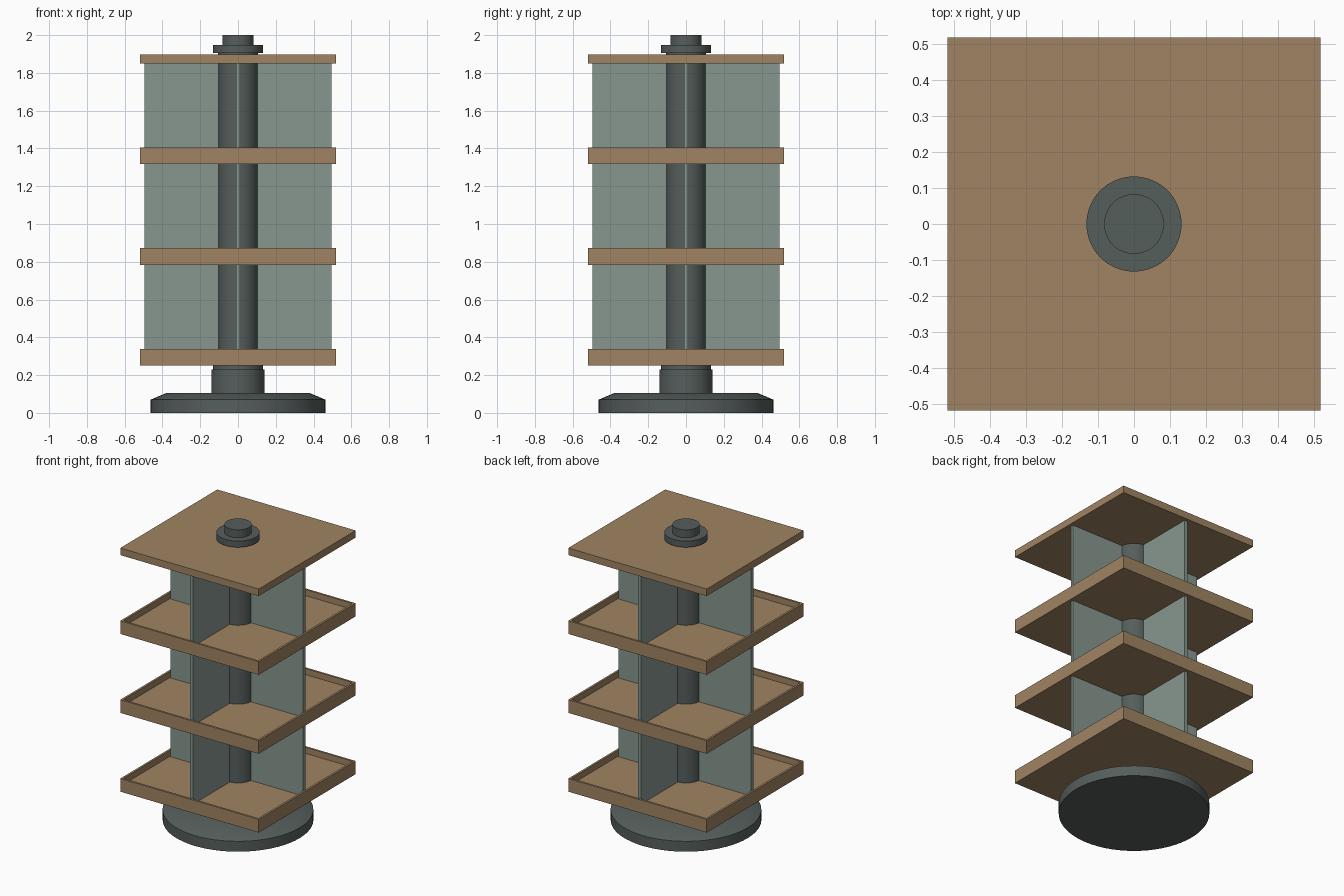
import bpy, bmesh, math

if "Cube" in bpy.data.objects:
    bpy.data.objects.remove(bpy.data.objects["Cube"])


def material(name, rgb):
    m = bpy.data.materials.new(name)
    lin = [((c / 255 + 0.055) / 1.055) ** 2.4 for c in rgb]
    m.diffuse_color = (*lin, 1)
    m.use_nodes = True
    m.node_tree.nodes["Principled BSDF"].inputs["Base Color"].default_value = m.diffuse_color
    return m


WOOD = material("tan_wood", (160, 132, 99))
PANEL = material("grey_green_panel", (135, 151, 144))
METAL = material("dark_metal", (85, 94, 92))


def finish(name, bm, mat):
    bmesh.ops.recalc_face_normals(bm, faces=bm.faces)
    mesh = bpy.data.meshes.new(name)
    bm.to_mesh(mesh)
    bm.free()
    mesh.materials.append(mat)
    obj = bpy.data.objects.new(name, mesh)
    bpy.context.collection.objects.link(obj)
    return obj


def box(name, half_x, half_y, z0, z1, mat, rim=0, floor=0):
    """Box; with a rim, the top is inset and sunk down to the floor height."""
    bm = bmesh.new()
    bmesh.ops.create_cube(bm, size=1)
    for v in bm.verts:
        v.co = (v.co.x * 2 * half_x, v.co.y * 2 * half_y, z0 if v.co.z < 0 else z1)
    if rim:
        bm.normal_update()
        top = max(bm.faces, key=lambda f: f.calc_center_median().z)
        bmesh.ops.inset_region(bm, faces=[top], thickness=rim)
        # walls of the tray recess
        ext = bmesh.ops.extrude_discrete_faces(bm, faces=[top])["faces"][0]
        for v in ext.verts:
            v.co.z = floor
    return finish(name, bm, mat)


def lathe(name, profile, mat, sides=64):
    """Closed solid turned around the z axis from (radius, height) points."""
    bm = bmesh.new()
    rings = []
    for r, z in profile:
        rings.append([bm.verts.new((r * math.cos(2 * math.pi * i / sides),
                                    r * math.sin(2 * math.pi * i / sides), z))
                      for i in range(sides)])
    for a, b in zip(rings, rings[1:]):
        for i in range(sides):
            j = (i + 1) % sides
            bm.faces.new((a[i], a[j], b[j], b[i]))
    bm.faces.new(rings[0][::-1])
    bm.faces.new(rings[-1])
    obj = finish(name, bm, mat)
    bpy.ops.object.select_all(action='DESELECT')
    obj.select_set(True)
    bpy.context.view_layer.objects.active = obj
    bpy.ops.object.shade_smooth_by_angle(angle=math.radians(25))
    return obj


# Round foot with bevelled rim, and bearing collar
lathe("base_disc", [(0.462, 0), (0.462, 0.07), (0.38, 0.105)], METAL)
lathe("bearing_collar", [(0.14, 0.105), (0.14, 0.23), (0.132, 0.23), (0.132, 0.25)], METAL)

# Central post, running through all the shelves
lathe("center_post", [(0.105, 0.25), (0.105, 1.905)], METAL)

# Washer and cap on top of the post
lathe("top_washer", [(0.132, 1.905), (0.132, 1.947)], METAL)
lathe("top_cap", [(0.083, 1.947), (0.083, 2.0)], METAL)

# Three rimmed trays and a plain top board
HALF = 0.518
tray_z = [0.25, 0.783, 1.317]
TOP_Z = 1.85
for n, z in enumerate(tray_z, 1):
    box(f"tray_{n}", HALF, HALF, z, z + 0.089, WOOD, rim=0.02, floor=z + 0.048)
box("top_board", HALF, HALF, TOP_Z, TOP_Z + 0.048, WOOD)

# Crossed divider panels in each bay, four around the post
for n, (z, z_next) in enumerate(zip(tray_z, tray_z[1:] + [TOP_Z]), 1):
    for k, side in enumerate(("right", "back", "left", "front")):
        panel = box(f"divider_{side}_{n}", 0.2, 0.011, z + 0.048, z_next, PANEL)
        a = k * math.pi / 2
        panel.location = (0.296 * math.cos(a), 0.296 * math.sin(a), 0)
        panel.rotation_euler.z = a
